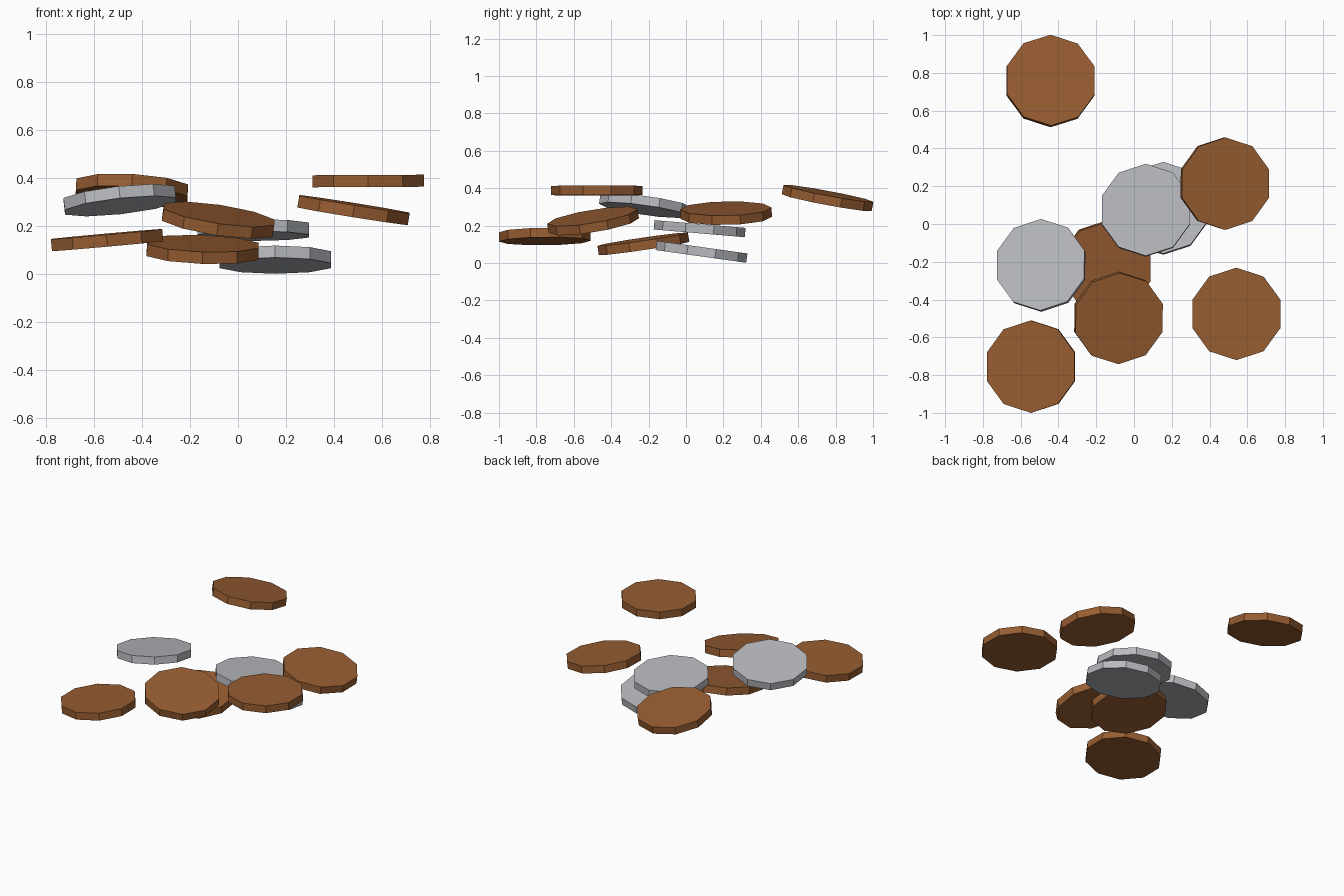
import bpy
from mathutils import Vector

if "Cube" in bpy.data.objects:
    bpy.data.objects.remove(bpy.data.objects["Cube"])

RADIUS, THICK = 0.2445, 0.05


def material(name, rgb):
    m = bpy.data.materials.new(name)
    m.diffuse_color = (*rgb, 1)
    m.use_nodes = True
    m.node_tree.nodes["Principled BSDF"].inputs["Base Color"].default_value = m.diffuse_color
    return m


copper = material("copper brown", (0.31, 0.11, 0.031))
silver = material("silver grey", (0.48, 0.49, 0.52))

# Each coin: centre x, y, z, then the rise of its face along x and along y
copper_coins = [
    (0.542, -0.476, 0.388, 0.005, 0.0),
    (-0.442, 0.757, 0.348, -0.055, -0.187),
    (0.481, 0.214, 0.267, -0.16, 0.02),
    (-0.082, -0.497, 0.225, -0.15, 0.165),
    (-0.545, -0.755, 0.142, 0.09, 0.01),
    (-0.147, -0.228, 0.103, -0.035, 0.147),
]
silver_coins = [
    (-0.492, -0.219, 0.308, 0.11, -0.14),
    (0.063, 0.073, 0.184, 0.0, -0.085),
    (0.155, 0.083, 0.0605, 0.0, -0.14),
]


# Ten-sided flat coin, tilted so its face follows the given slopes
def coin(name, mat, x, y, z, slope_x, slope_y):
    bpy.ops.mesh.primitive_cylinder_add(vertices=10, radius=RADIUS, depth=THICK,
                                        location=(x, y, z))
    ob = bpy.context.object
    ob.name = name
    normal = Vector((-slope_x, -slope_y, 1))
    ob.rotation_mode = 'QUATERNION'
    ob.rotation_quaternion = Vector((0, 0, 1)).rotation_difference(normal)
    ob.data.materials.append(mat)


for label, mat, coins in (("copper_coin", copper, copper_coins),
                          ("silver_coin", silver, silver_coins)):
    for i, c in enumerate(coins, 1):
        coin(f"{label}_{i}", mat, *c)
